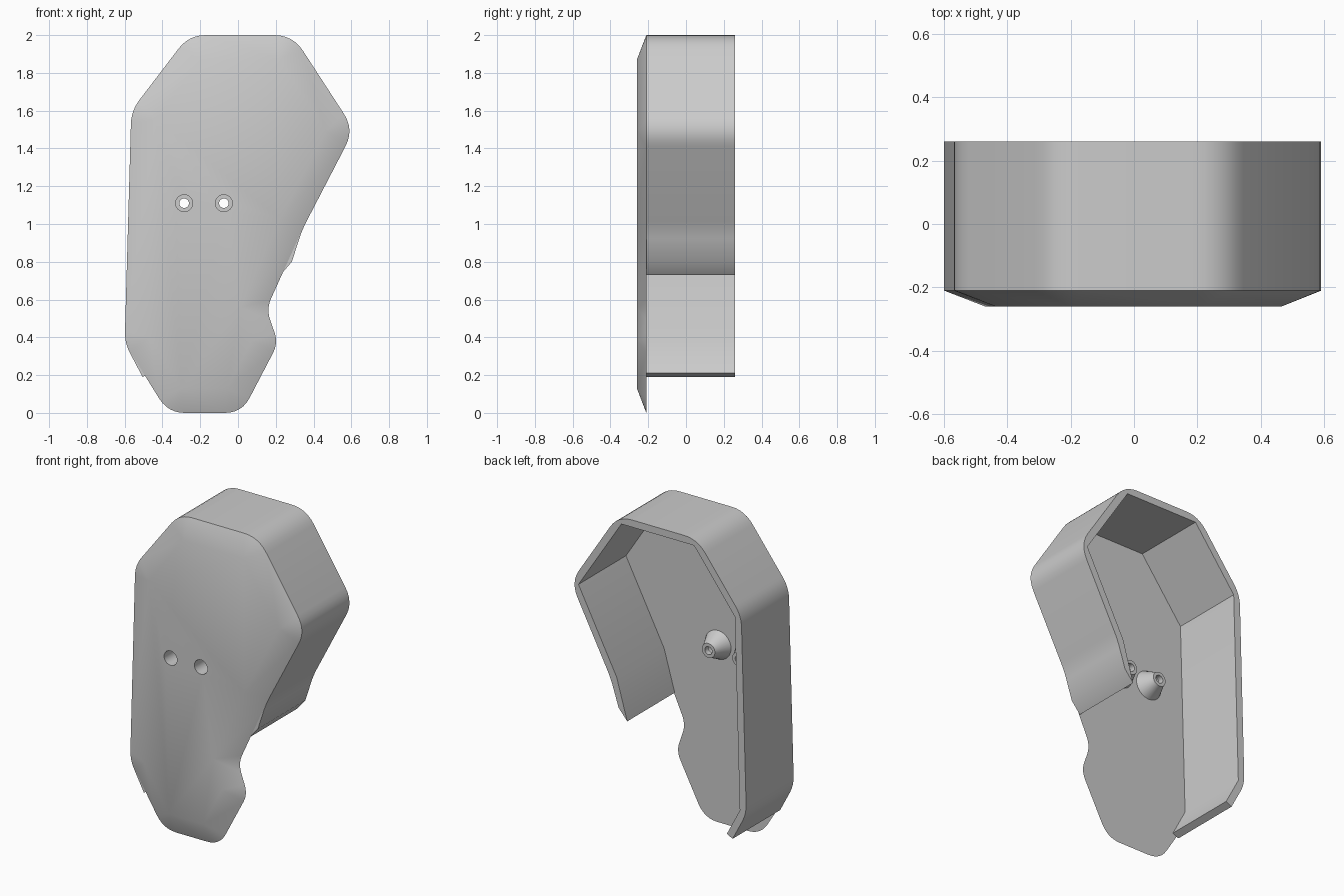
import bpy, bmesh, math
from mathutils import Vector

cube = bpy.data.objects.get("Cube")
if cube:
    bpy.data.objects.remove(cube, do_unlink=True)

FRONT, SEAM, BACK = -0.26, -0.21, 0.26
BORE, SEGS = 0.045, 32

grey = bpy.data.materials.new("light grey")
grey.use_nodes = True
grey.diffuse_color = (0.6, 0.6, 0.6, 1)
grey.node_tree.nodes["Principled BSDF"].inputs["Base Color"].default_value = (0.6, 0.6, 0.6, 1)


def finish(bm, name):
    bmesh.ops.recalc_face_normals(bm, faces=bm.faces[:])
    mesh = bpy.data.meshes.new(name)
    bm.to_mesh(mesh)
    bm.free()
    mesh.materials.append(grey)
    ob = bpy.data.objects.new(name, mesh)
    bpy.context.collection.objects.link(ob)
    return ob


def select(ob):
    bpy.ops.object.select_all(action='DESELECT')
    ob.select_set(True)
    bpy.context.view_layer.objects.active = ob


def smooth(ob):
    select(ob)
    bpy.ops.object.shade_smooth_by_angle(angle=math.radians(30))


def rounded(prev, corner, nxt, trim, steps=7):
    """Points that round one corner of an outline."""
    a = corner + (prev - corner).normalized() * trim
    b = corner + (nxt - corner).normalized() * trim
    ts = [i / (steps - 1) for i in range(steps)]
    return [a * (1 - t) ** 2 + corner * 2 * t * (1 - t) + b * t * t for t in ts]


def inset(prev, corner, nxt, dist):
    """Mitred inward offset of one corner of a clockwise outline."""
    d1, d2 = (corner - prev).normalized(), (nxt - corner).normalized()
    n1, n2 = Vector((d1.y, -d1.x)), Vector((d2.y, -d2.x))
    return corner + (n1 + n2) * dist / (1 + n1.dot(n2))


def at(bm, p, y):
    return bm.verts.new((p.x, y, p.y))


# Corners as x, z and rounding length, clockwise
shared = [(-0.6, 0.37, 0.06), (-0.565, 1.6, 0.07), (-0.26, 2.0, 0.09),
          (0.29, 2.0, 0.1), (0.615, 1.5, 0.1), (0.34, 0.97, 0.05)]
lower = [(0.15, 0.55, 0.06), (0.213, 0.37, 0.06), (0.02, 0, 0.09), (-0.37, 0, 0.09)]

# Face plate: rounded rim sloping up to a sharp-cornered front
corners = shared + lower
pts = [Vector(c[:2]) for c in corners]
n = len(pts)
bm = bmesh.new()
rims, tops = [], []
for i, c in enumerate(corners):
    trio = (pts[i - 1], pts[i], pts[(i + 1) % n])
    rims.append([at(bm, p, SEAM) for p in rounded(*trio, c[2])])
    tops.append(at(bm, inset(*trio, 0.13), FRONT))
for i in range(n):
    j = (i + 1) % n
    for a, b in zip(rims[i], rims[i][1:]):
        bm.faces.new((a, b, tops[i]))
    bm.faces.new((rims[i][-1], rims[j][0], tops[j], tops[i]))
bm.faces.new(tops)
bm.faces.new([v for rim in rims for v in rim])
plate = finish(bm, "face_plate")

# Screw holes through the plate, each with a hollow tapered boss behind
boss_profile = [(0.09, SEAM), (0.052, -0.135), (0.045, -0.115), (0.025, -0.115),
                (0.025, -0.15), (BORE, -0.15), (BORE, SEAM)]
for side, x in (("right", -0.285), ("left", -0.075)):
    bm = bmesh.new()
    bmesh.ops.create_cone(bm, cap_ends=True, segments=SEGS, radius1=BORE, radius2=BORE, depth=0.2)
    cutter = finish(bm, "hole_cutter")
    cutter.rotation_euler.x = math.pi / 2
    cutter.location = (x, FRONT, 1.11)
    cutter.hide_render = True
    mod = plate.modifiers.new("hole", 'BOOLEAN')
    mod.operation, mod.solver, mod.object = 'DIFFERENCE', 'EXACT', cutter
    select(plate)
    bpy.ops.object.modifier_apply(modifier="hole")
    bpy.data.objects.remove(cutter, do_unlink=True)

    bm = bmesh.new()
    rings = []
    for k in range(SEGS):
        a = math.tau * k / SEGS
        rings.append([bm.verts.new((r * math.cos(a), y, r * math.sin(a))) for r, y in boss_profile])
    for k in range(SEGS):
        r1, r2 = rings[k - 1], rings[k]
        for m in range(len(boss_profile)):
            bm.faces.new((r1[m - 1], r1[m], r2[m], r2[m - 1]))
    boss = finish(bm, side + "_screw_boss")
    boss.location = (x, 0, 1.11)
    smooth(boss)
smooth(plate)

# Side wall: rounded outside, sharp inside, open along the lower right edge
start, lip, tip = Vector((-0.505, 0.19)), Vector((0.285, 0.8)), Vector((0.225, 0.73))
path = [start] + [Vector(c[:2]) for c in shared] + [lip]
outer, inner = [start], [Vector((-0.465, 0.21))]
for i, c in enumerate(shared, 1):
    trio = path[i - 1:i + 2]
    outer += rounded(*trio, c[2])
    inner.append(inset(*trio, 0.045))
outline = outer + [lip, tip] + inner[::-1]
bm = bmesh.new()
near = [at(bm, p, SEAM) for p in outline]
far = [at(bm, p, BACK) for p in outline]
bm.faces.new(near)
bm.faces.new(far)
for i in range(len(outline)):
    bm.faces.new((near[i - 1], near[i], far[i], far[i - 1]))
smooth(finish(bm, "side_wall"))
